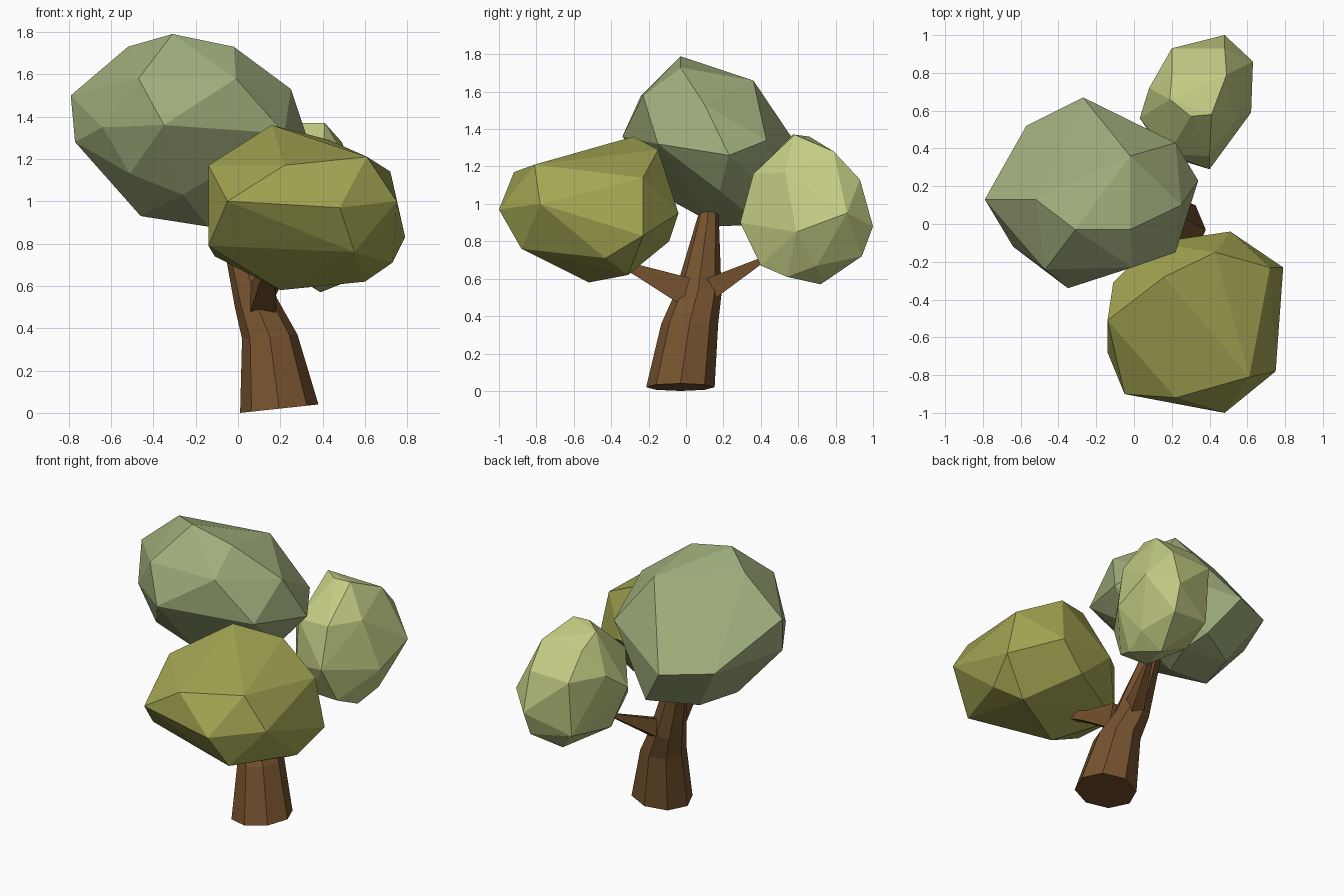
import bpy, bmesh
from math import cos, sin, tau
from mathutils import Vector


def finish(bm, name, mat):
    bmesh.ops.recalc_face_normals(bm, faces=bm.faces)
    mesh = bpy.data.meshes.new(name)
    bm.to_mesh(mesh)
    bm.free()
    mesh.materials.append(mat)
    obj = bpy.data.objects.new(name, mesh)
    bpy.context.collection.objects.link(obj)


def material(name, rgb):
    mat = bpy.data.materials.new(name)
    mat.diffuse_color = (*rgb, 1)
    return mat


def faceted_crown(name, corners, mat):
    """Convex faceted foliage mass through a few guide corners."""
    bm = bmesh.new()
    for c in corners:
        bm.verts.new(c)
    bmesh.ops.convex_hull(bm, input=bm.verts)
    loose = [v for v in bm.verts if not v.link_faces]
    bmesh.ops.delete(bm, geom=loose, context='VERTS')
    bmesh.ops.dissolve_limit(bm, angle_limit=0.06, verts=bm.verts, edges=bm.edges)
    finish(bm, name, mat)


def limb(name, sections, sides, phase, mat):
    """Loft of polygon rings: (centre, side axis a, side axis b)."""
    bm = bmesh.new()
    rings = []
    for centre, a, b in sections:
        c, a, b = Vector(centre), Vector(a), Vector(b)
        angles = [tau * (i + phase) / sides for i in range(sides)]
        rings.append([bm.verts.new(c + a * cos(t) + b * sin(t)) for t in angles])
    for lo, hi in zip(rings, rings[1:]):
        for i in range(sides):
            j = (i + 1) % sides
            bm.faces.new((lo[i], lo[j], hi[j], hi[i]))
    bm.faces.new(rings[0])
    bm.faces.new(rings[-1])
    finish(bm, name, mat)


bark = material("bark", (0.18, 0.085, 0.028))
sage = material("sage_leaves", (0.35, 0.42, 0.2))
olive = material("olive_leaves", (0.37, 0.38, 0.085))
pale = material("pale_leaves", (0.55, 0.6, 0.23))

# Leaning trunk with a tilted foot
limb("trunk", [
    ((0.195, -0.03, 0.02), (0.185, 0, 0.02), (0, 0.183, 0)),
    ((0.15, 0.02, 0.36), (0.131, 0, 0.01), (0, 0.152, 0)),
    ((0.085, 0.065, 0.52), (0.1, 0, 0.02), (0, 0.125, 0)),
    ((-0.03, 0.12, 0.94), (0.06, 0, 0.02), (0, 0.055, 0)),
], 8, 0, bark)

# Two side branches
limb("front_branch", [
    ((0.115, 0, 0.53), (0.09, 0, 0), (0, 0.03, 0.105)),
    ((0.14, -0.26, 0.645), (0.05, 0, 0), (0, 0.015, 0.04)),
    ((0.16, -0.36, 0.69), (0.04, 0, 0), (0, 0.015, 0.03)),
], 4, .5, bark)
limb("back_branch", [
    ((0.1, 0.12, 0.54), (0.065, 0, 0), (0, -0.03, 0.08)),
    ((0.22, 0.4, 0.695), (0.025, 0, 0), (0, -0.01, 0.02)),
    ((0.26, 0.49, 0.75), (0.02, 0, 0), (0, -0.01, 0.018)),
], 4, .5, bark)

# Large upper crown
faceted_crown("upper_crown", [
    (-.31, -.03, 1.79), (-.02, -.03, 1.73), (-.02, .36, 1.66), (-.52, .13, 1.73),
    (-.79, .13, 1.5), (-.47, -.24, 1.58), (-.35, -.34, 1.36), (-.01, -.23, 1.58),
    (.25, .1, 1.53), (.34, .23, 1.26), (.22, -.15, 1.32), (.22, .43, 1.34),
    (-.27, .67, 1.2), (-.57, .52, 1.23), (-.77, .1, 1.28), (-.64, -.12, 1.35),
    (-.51, -.12, 1.13), (-.26, -.1, 1.03), (-.46, .12, .93), (-.14, .17, .88),
    (-.05, .4, .89), (-.38, .4, .93), (-.1, .56, .95), (.18, .18, 1.07)], sage)

# Front crown
faceted_crown("front_crown", [
    (.16, -.28, 1.36), (.43, -.15, 1.29), (.61, -.81, 1.21), (.22, -.92, 1.17),
    (.48, -1, .97), (-.05, -.9, 1), (-.14, -.51, 1.17), (.75, -.78, 1),
    (.79, -.23, .83), (.72, -.23, 1.14), (.51, -.04, .95), (.55, -.88, .76),
    (.73, -.43, .71), (.6, -.31, .62), (.2, -.52, .58), (-.14, -.68, .79),
    (-.11, -.31, .74), (.33, -.09, .8), (.1, -.1, 1), (-.11, -.31, 1.1)], olive)

# Back crown
faceted_crown("back_crown", [
    (.3, .57, 1.37), (.41, .58, 1.37), (.49, .79, 1.28), (.2, .79, 1.28),
    (.19, .66, 1.36), (.53, .53, 1.17), (.4, .36, 1.16), (.18, .37, 1.15),
    (.4, .29, .9), (.17, .36, .85), (.03, .56, 1), (.08, .72, 1.12),
    (.2, .93, 1.12), (.48, .93, 1.13), (.48, 1, .88), (.63, .86, .95),
    (.62, .59, .85), (.47, .94, .72), (.39, .72, .57), (.49, .54, .61),
    (.53, .7, .67), (.44, .4, .67), (.25, .41, .67), (.2, .9, .76),
    (.11, .62, .74)], pale)
